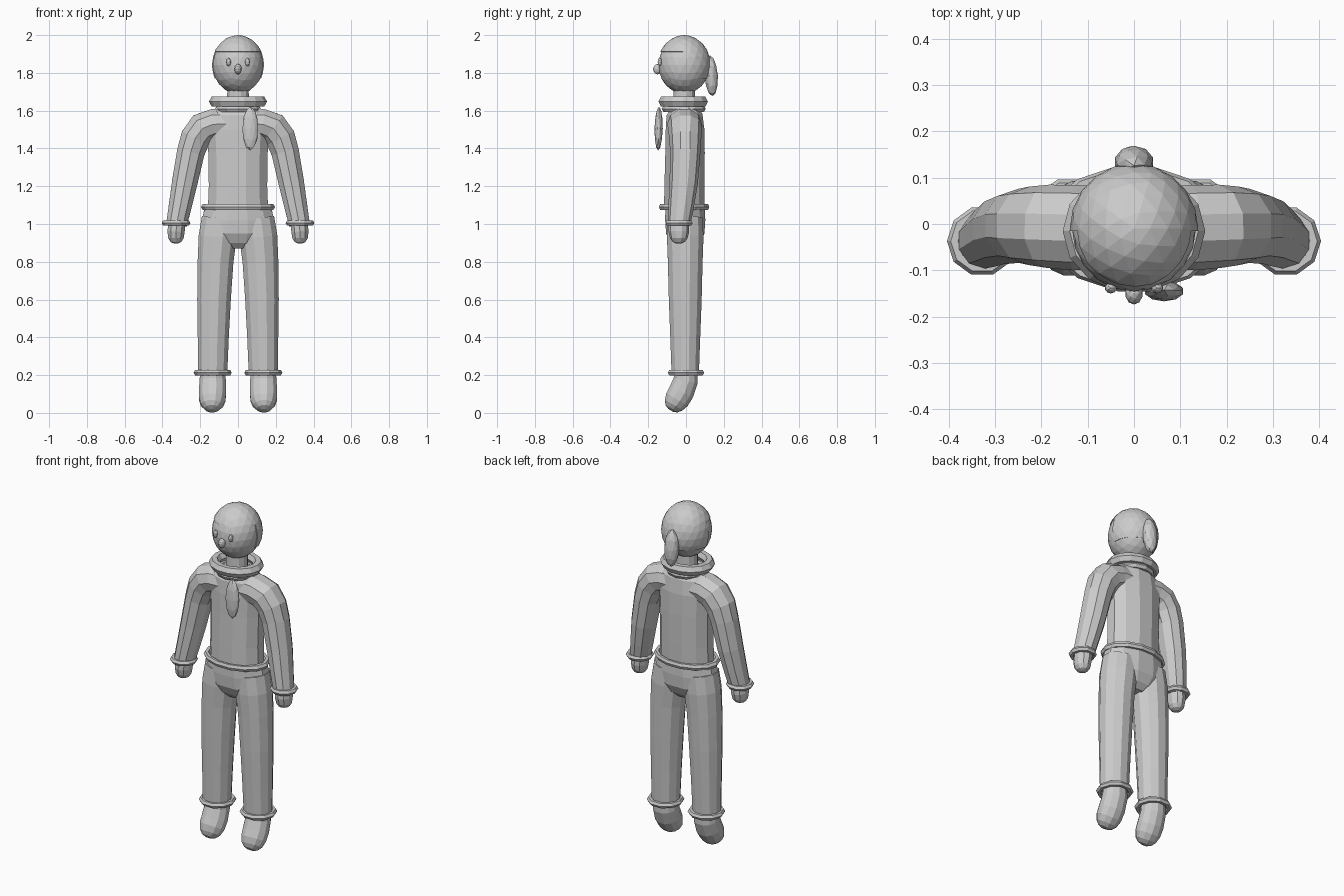
import bpy, bmesh, math
from mathutils import Vector

if "Cube" in bpy.data.objects:
    bpy.data.objects.remove(bpy.data.objects["Cube"])

grey = bpy.data.materials.new("light_grey")
grey.diffuse_color = (0.6, 0.6, 0.6, 1)
grey.use_nodes = True
grey.node_tree.nodes["Principled BSDF"].inputs["Base Color"].default_value = grey.diffuse_color


def finish(name, bm):
    bmesh.ops.recalc_face_normals(bm, faces=bm.faces)
    me = bpy.data.meshes.new(name)
    bm.to_mesh(me)
    bm.free()
    me.materials.append(grey)
    ob = bpy.data.objects.new(name, me)
    bpy.context.collection.objects.link(ob)
    return ob


def tube(name, rings, n=12, s=1):
    """Flat-shaded loft through rings (x, y, z, width radius, depth radius)."""
    bm = bmesh.new()
    pts = [Vector((r[0] * s, r[1], r[2])) for r in rings]
    loops = []
    for i, r in enumerate(rings):
        t = (pts[min(i + 1, len(pts) - 1)] - pts[max(i - 1, 0)]).normalized()
        side = t.cross(Vector((0, 1, 0))).normalized()
        depth = t.cross(side)
        angles = [2 * math.pi * (k + 0.5) / n for k in range(n)]
        loops.append([bm.verts.new(pts[i] + side * r[3] * math.cos(a)
                                   + depth * r[4] * math.sin(a)) for a in angles])
    for a, b in zip(loops, loops[1:]):
        for k in range(n):
            j = (k + 1) % n
            bm.faces.new((a[k], a[j], b[j], b[k]))
    bm.faces.new(loops[0])
    bm.faces.new(loops[-1])
    return finish(name, bm)


def ball(name, centre, radii, sub=2, tilt=0.0):
    bm = bmesh.new()
    bmesh.ops.create_icosphere(bm, subdivisions=sub, radius=1)
    for v in bm.verts:
        v.co = Vector((v.co.x * radii[0], v.co.y * radii[1], v.co.z * radii[2]))
        v.co.y += v.co.z * tilt
        v.co += Vector(centre)
    return finish(name, bm)


def band(name, centre, rx, ry, minor, sides=12):
    bpy.ops.mesh.primitive_torus_add(major_segments=sides, minor_segments=6,
                                     major_radius=rx, minor_radius=minor,
                                     location=centre)
    ob = bpy.context.object
    ob.name = name
    ob.scale.y = ry / rx
    ob.data.materials.append(grey)
    return ob


def fuse(base, others):
    """Merge overlapping parts into one skin."""
    bpy.context.view_layer.objects.active = base
    for o in others:
        m = base.modifiers.new("join", 'BOOLEAN')
        m.operation, m.solver, m.object = 'UNION', 'EXACT', o
        bpy.ops.object.modifier_apply(modifier=m.name)
        bpy.data.objects.remove(o)


# Sweater: trunk with two bent sleeves
sweater = tube("sweater", [
    (0, -0.01, 1.08, 0.165, 0.11), (0, -0.008, 1.2, 0.16, 0.11),
    (0, -0.005, 1.38, 0.163, 0.108), (0, -0.005, 1.5, 0.17, 0.106),
    (0, -0.008, 1.58, 0.155, 0.098), (0, -0.01, 1.622, 0.115, 0.07)])
sleeves = [tube("sleeve", [
    (0.04, -0.008, 1.53, 0.085, 0.09), (0.13, -0.008, 1.528, 0.085, 0.092),
    (0.185, -0.005, 1.508, 0.088, 0.09), (0.225, -0.004, 1.455, 0.084, 0.085),
    (0.25, -0.004, 1.38, 0.077, 0.08), (0.282, -0.012, 1.22, 0.071, 0.075),
    (0.305, -0.025, 1.1, 0.064, 0.068), (0.325, -0.037, 1.0, 0.058, 0.06)],
    10, s) for s in (1, -1)]
fuse(sweater, sleeves)

# Trousers: hips with two legs
trousers = tube("trousers", [
    (0, -0.005, 1.09, 0.182, 0.108), (0, -0.004, 1.02, 0.198, 0.11),
    (0, -0.004, 0.95, 0.2, 0.105), (0, -0.004, 0.9, 0.15, 0.08),
    (0, -0.004, 0.87, 0.07, 0.05)])
legs = [tube("leg", [
    (0.095, -0.004, 1.03, 0.1, 0.095), (0.108, -0.004, 0.93, 0.104, 0.1),
    (0.119, -0.004, 0.8, 0.098, 0.095), (0.127, -0.004, 0.6, 0.092, 0.09),
    (0.131, -0.004, 0.4, 0.085, 0.082), (0.134, -0.004, 0.21, 0.08, 0.075)],
    12, s) for s in (1, -1)]
fuse(trousers, legs)

for s, side in ((1, "left"), (-1, "right")):
    # Hands and wrist cuffs
    tube(side + "_hand", [
        (0.323, -0.037, 1.01, 0.047, 0.054), (0.328, -0.038, 0.96, 0.048, 0.055),
        (0.329, -0.038, 0.925, 0.043, 0.046), (0.329, -0.038, 0.905, 0.03, 0.032),
        (0.329, -0.038, 0.897, 0.012, 0.014)], 10, s)
    band(side + "_wrist_cuff", (0.328 * s, -0.037, 1.005), 0.06, 0.06, 0.016, 10)
    # Feet and ankle cuffs
    tube(side + "_foot", [
        (0.134, 0.0, 0.22, 0.068, 0.064), (0.134, -0.002, 0.17, 0.072, 0.067),
        (0.135, -0.025, 0.11, 0.075, 0.07), (0.136, -0.048, 0.07, 0.072, 0.068),
        (0.137, -0.066, 0.04, 0.06, 0.055), (0.138, -0.077, 0.022, 0.04, 0.038),
        (0.138, -0.082, 0.014, 0.015, 0.015)], 12, s)
    band(side + "_ankle_cuff", (0.134 * s, 0.0, 0.213), 0.085, 0.085, 0.016, 10)
    # Eyes
    ball(side + "_eye", (0.05 * s, -0.138, 1.857), (0.013, 0.012, 0.022))

# Waistband, neck and rolled scarf
band("waistband", (0, -0.01, 1.09), 0.178, 0.124, 0.018, 14)
tube("neck", [(0, -0.01, 1.59, 0.062, 0.062), (0, -0.01, 1.72, 0.058, 0.058)])
band("scarf_upper", (0, -0.015, 1.648), 0.124, 0.108, 0.03, 14)
band("scarf_lower", (0, -0.012, 1.61), 0.1, 0.098, 0.019, 12)
ball("scarf_tail", (0.065, -0.145, 1.505), (0.043, 0.022, 0.116), 2, 0.02)

# Head, nose and ponytail
HEAD, RADII = (0, -0.01, 1.842), (0.134, 0.136, 0.153)
ball("head", HEAD, RADII, 3)
ball("nose", (0, -0.15, 1.82), (0.019, 0.024, 0.028))
ball("ponytail", (0, 0.133, 1.785), (0.043, 0.036, 0.108), 2, -0.06)

# Hair: thin shell, fringe line in front, lower at the back
hair = ball("hair", HEAD, [r * 1.035 for r in RADII], 3)
bm = bmesh.new()
bm.from_mesh(hair.data)
for co, no in (((0, 0, 1.912), (0, 0, 1)), ((0, 0, 1.77), (0, 0, 1)),
               ((0, -0.015, 0), (0, 1, 0))):
    bmesh.ops.bisect_plane(bm, geom=bm.verts[:] + bm.edges[:] + bm.faces[:],
                           plane_co=co, plane_no=no)
bare = []
for f in bm.faces:
    c = f.calc_center_median()
    if c.z < (1.912 if c.y < -0.015 else 1.77):
        bare.append(f)
bmesh.ops.delete(bm, geom=bare, context='FACES')
bm.to_mesh(hair.data)
bm.free()
shell = hair.modifiers.new("thickness", 'SOLIDIFY')
shell.thickness = 0.006
shell.offset = -1
